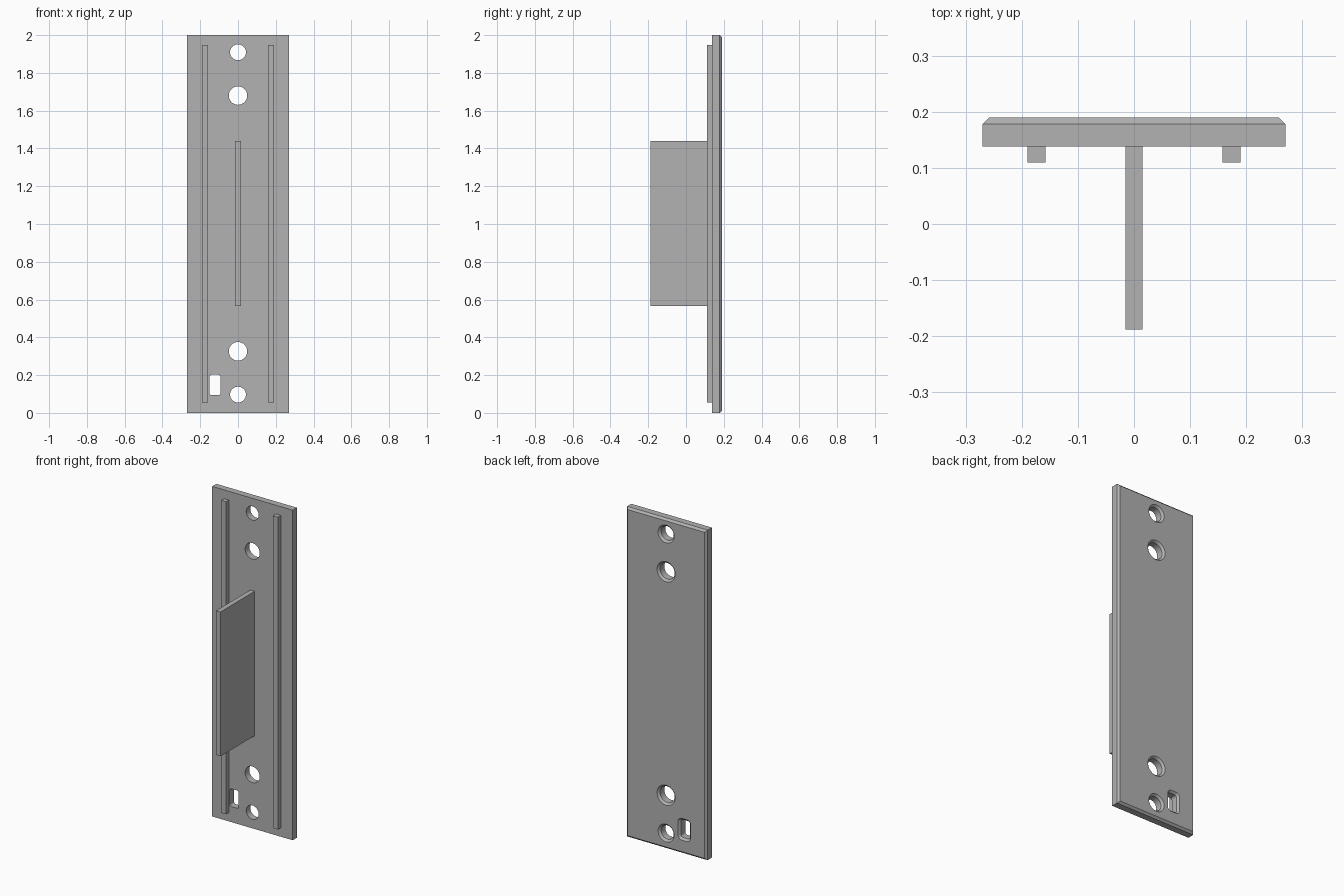
import bpy, bmesh
from math import cos, sin, pi

cube = bpy.data.objects.get("Cube")
if cube:
    bpy.data.objects.remove(cube, do_unlink=True)

FRONT, BACK, CHAMFER = 0.138, 0.19, 0.012
HALF_W, HEIGHT = 0.27, 2.0

grey = bpy.data.materials.new("light grey")
grey.use_nodes = True
colour = (0.445, 0.445, 0.445, 1)
grey.diffuse_color = colour
grey.node_tree.nodes["Principled BSDF"].inputs["Base Color"].default_value = colour


def loft(name, sections):
    """Solid through outlines of (x, z) points, each placed at its own y."""
    bm = bmesh.new()
    rings = [[bm.verts.new((x, y, z)) for x, z in pts] for y, pts in sections]
    n = len(rings[0])
    for a, b in zip(rings, rings[1:]):
        for i in range(n):
            j = (i + 1) % n
            bm.faces.new((a[i], a[j], b[j], b[i]))
    bm.faces.new(rings[0])
    bm.faces.new(rings[-1])
    bmesh.ops.recalc_face_normals(bm, faces=bm.faces)
    mesh = bpy.data.meshes.new(name)
    bm.to_mesh(mesh)
    bm.free()
    mesh.materials.append(grey)
    obj = bpy.data.objects.new(name, mesh)
    bpy.context.collection.objects.link(obj)
    return obj


def rect(x0, x1, z0, z1):
    return [(x0, z0), (x1, z0), (x1, z1), (x0, z1)]


def rounded(x, z, hx, hz, r, steps=8):
    """Rounded outline; hx = hz = 0 gives a circle."""
    pts = []
    for q, (sx, sz) in enumerate([(1, 1), (-1, 1), (-1, -1), (1, -1)]):
        count = steps if hx == 0 else steps + 1
        for k in range(count):
            a = (q + k / steps) * pi / 2
            pts.append((x + sx * hx + r * cos(a), z + sz * hz + r * sin(a)))
    return pts


def box(name, x0, x1, y0, y1, z0, z1):
    return loft(name, [(y0, rect(x0, x1, z0, z1)), (y1, rect(x0, x1, z0, z1))])


# Plate with all four back edges chamfered
full = rect(-HALF_W, HALF_W, 0, HEIGHT)
inner = rect(-HALF_W + CHAMFER, HALF_W - CHAMFER, CHAMFER, HEIGHT - CHAMFER)
plate = loft("base_plate", [(FRONT, full), (BACK - CHAMFER, full), (BACK, inner)])

# Screw holes and slot, all countersunk at the back: x, z, half sizes, radius
openings = [(0, 1.909, 0, 0, 0.042), (0, 1.68, 0, 0, 0.049),
            (0, 0.326, 0, 0, 0.049), (0, 0.097, 0, 0, 0.042),
            (-0.122, 0.148, 0.017, 0.041, 0.013)]
for x, z, hx, hz, r in openings:
    wide = r + 2 * CHAMFER
    cutter = loft("hole_cutter", [(FRONT - 0.05, rounded(x, z, hx, hz, r)),
                                  (BACK - CHAMFER, rounded(x, z, hx, hz, r)),
                                  (BACK + CHAMFER, rounded(x, z, hx, hz, wide))])
    cutter.hide_render = True
    mod = plate.modifiers.new("hole", 'BOOLEAN')
    mod.operation, mod.solver, mod.object = 'DIFFERENCE', 'EXACT', cutter
    bpy.context.view_layer.objects.active = plate
    bpy.ops.object.modifier_apply(modifier=mod.name)
    bpy.data.objects.remove(cutter, do_unlink=True)

bpy.ops.object.select_all(action='DESELECT')
plate.select_set(True)
bpy.context.view_layer.objects.active = plate
bpy.ops.object.shade_smooth_by_angle(angle=pi / 6)

# Long rails on the front, one each side
for side, name in ((1, "left_rail"), (-1, "right_rail")):
    x0, x1 = sorted((side * 0.158, side * 0.19))
    box(name, x0, x1, 0.11, FRONT, 0.054, 1.947)

# Central fin standing out from the front
box("centre_fin", -0.015, 0.015, -0.188, FRONT, 0.565, 1.44)
